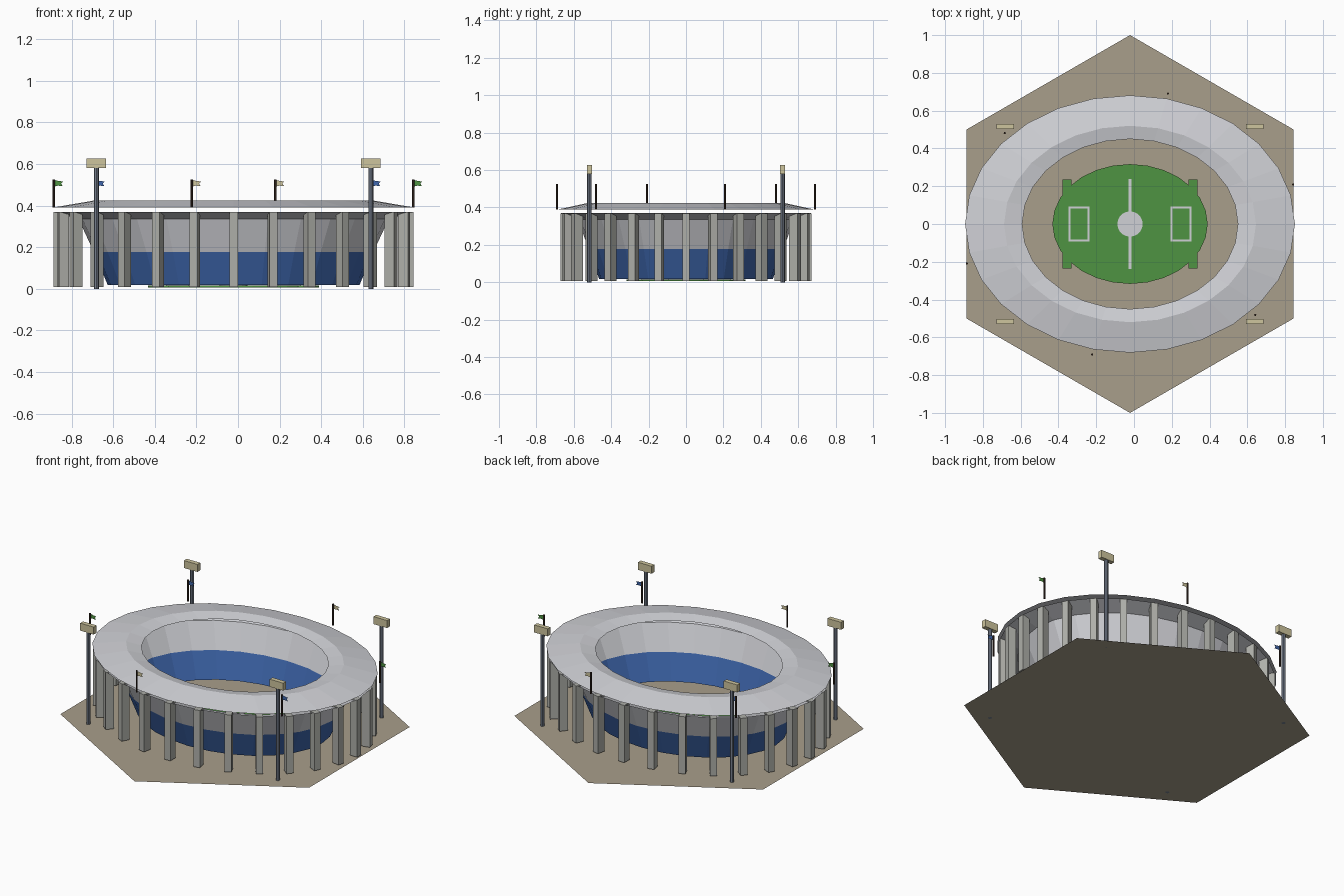
import bpy, bmesh
from math import sin, cos, pi
from mathutils import Matrix

if "Cube" in bpy.data.objects:
    bpy.data.objects.remove(bpy.data.objects["Cube"])

CX = -0.021          # arena centre
SIDES = 28


def material(name, r, g, b):
    lin = [((c / 255 + 0.055) / 1.055) ** 2.4 for c in (r, g, b)] + [1]
    m = bpy.data.materials.new(name)
    m.use_nodes = True
    m.diffuse_color = lin
    m.node_tree.nodes["Principled BSDF"].inputs["Base Color"].default_value = lin
    return m


CONCRETE = material("light_concrete", 208, 209, 214)
SEATS = material("seat_blue", 62, 102, 172)
GRASS = material("grass_green", 79, 147, 66)
SAND = material("sand", 169, 159, 139)
STONE = material("pillar_grey", 174, 175, 169)
STEEL = material("steel_grey", 118, 127, 142)
CREAM = material("cream", 206, 197, 158)
WOOD = material("dark_brown", 56, 42, 34)


def finish(name, bm, *mats):
    me = bpy.data.meshes.new(name)
    bm.to_mesh(me)
    bm.free()
    ob = bpy.data.objects.new(name, me)
    for m in mats:
        me.materials.append(m)
    bpy.context.collection.objects.link(ob)
    ob.location.x = CX
    return ob


def ring(bm, a, b, z, n=SIDES, turn=0.0):
    return [bm.verts.new((a * cos(turn + 2 * pi * i / n), b * sin(turn + 2 * pi * i / n), z))
            for i in range(n)]


def bridge(bm, low, high, mat=0):
    n = len(low)
    for i in range(n):
        j = (i + 1) % n
        bm.faces.new((low[i], low[j], high[j], high[i])).material_index = mat


def shell(name, profile, mats, pick=lambda i: 0):
    """Open elliptical surface through (half width, half depth, height) rings."""
    bm = bmesh.new()
    rings = [ring(bm, *p) for p in profile]
    for i in range(len(rings) - 1):
        bridge(bm, rings[i], rings[i + 1], pick(i))
    return finish(name, bm, *mats)


def prism(name, a, b, z0, z1, mat, n=SIDES, x=0, y=0):
    bm = bmesh.new()
    low, high = ring(bm, a, b, z0, n), ring(bm, a, b, z1, n)
    bridge(bm, low, high)
    bm.faces.new(high)
    bm.faces.new(low[::-1])
    bmesh.ops.translate(bm, vec=(x, y, 0), verts=bm.verts)
    return finish(name, bm, mat)


def box(name, x, y, z0, z1, sx, sy, mat, turn=0):
    bm = bmesh.new()
    m = (Matrix.Translation((x, y, (z0 + z1) / 2)) @ Matrix.Rotation(turn, 4, "Z")
         @ Matrix.Diagonal((sx, sy, z1 - z0, 1)))
    bmesh.ops.create_cube(bm, size=1, matrix=m)
    return finish(name, bm, mat)


# Hexagonal ground
bm = bmesh.new()
bm.faces.new(ring(bm, 1, 1, 0, 6, pi / 6))
finish("ground", bm, SAND)

# Pitch: oval grass with end strips
prism("pitch", 0.411, 0.317, 0.006, 0.015, GRASS)
for s, side in ((-1, "right"), (1, "left")):
    box(f"{side}_pitch_strip", s * 0.334, 0, 0.006, 0.0155, 0.048, 0.472, GRASS)

# Pitch markings
TOP, LINE = 0.018, 0.01
box("halfway_line", 0, 0, 0.014, TOP, 0.017, 0.476, CONCRETE)
prism("centre_spot", 0.067, 0.067, 0.014, TOP + 0.001, CONCRETE, 20)
for s, side in ((-1, "right"), (1, "left")):
    for k, x in enumerate((0.22, 0.32)):
        box(f"{side}_box_goal_line_{k}", s * x, 0, 0.014, TOP, LINE, 0.185, CONCRETE)
    for k, y in enumerate((-0.0875, 0.0875)):
        box(f"{side}_box_side_line_{k}", s * 0.27, y, 0.014, TOP, 0.11, LINE, CONCRETE)

# Seating bowl: plain rim and upper stand, coloured lower stand
shell("seating_bowl",
      [(0.865, 0.67, 0.37), (0.745, 0.578, 0.335), (0.672, 0.52, 0.177), (0.605, 0.465, 0.018)],
      (CONCRETE, SEATS), lambda i: int(i == 2))

# Roof canopy
shell("roof", [(0.873, 0.681, 0.39), (0.667, 0.52, 0.425), (0.571, 0.45, 0.41)], (CONCRETE,))

# Pillars around the bowl
for i in range(SIDES):
    t = 2 * pi * i / SIDES
    box(f"pillar_{i + 1}", 0.84 * cos(t), 0.647 * sin(t), 0.008, 0.368, 0.05, 0.04, STONE, t)

# Floodlight towers
for sx, a in ((-1, "right"), (1, "left")):
    for sy, b in ((-1, "front"), (1, "back")):
        x, y = sx * 0.66, sy * 0.516
        prism(f"{b}_{a}_floodlight_mast", 0.012, 0.012, 0, 0.58, STEEL, 8, x, y)
        box(f"{b}_{a}_floodlight", x, y, 0.58, 0.627, 0.094, 0.028, CREAM)

# Flags on the roof edge
FLAG = [(0, 0.491), (0.02, 0.496), (0.042, 0.493), (0.034, 0.506),
        (0.044, 0.516), (0.022, 0.518), (0, 0.524)]
for i in range(6):
    t = 0.3 + i * pi / 3
    x, y = 0.904 * cos(t), 0.708 * sin(t)
    prism(f"flagpole_{i + 1}", 0.006, 0.006, 0.39, 0.525, WOOD, 6, x, y)
    bm = bmesh.new()
    bm.faces.new([bm.verts.new((x + dx, y, z)) for dx, z in FLAG])
    finish(f"flag_{i + 1}", bm, (GRASS, CREAM, SEATS)[i % 3])
